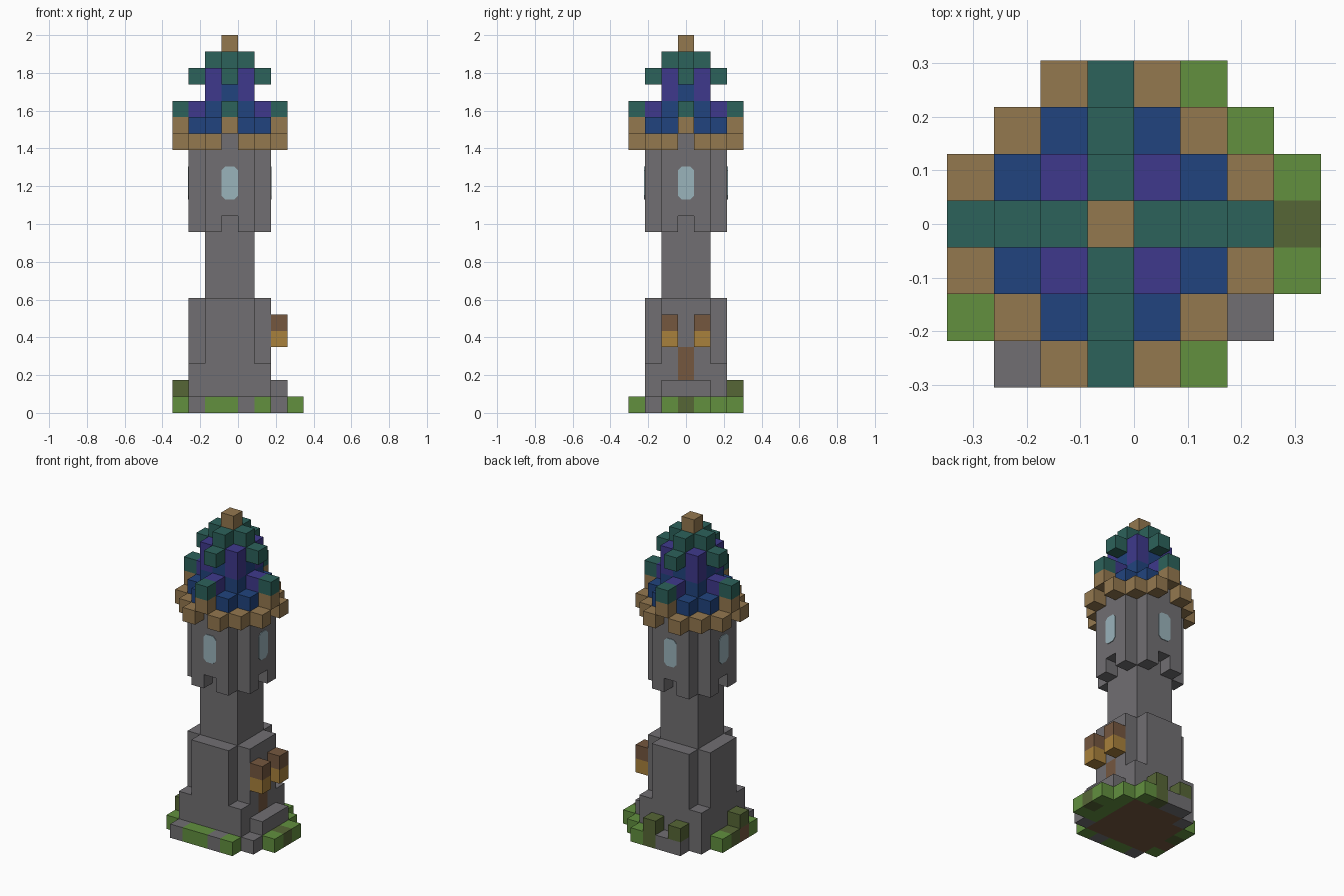
import bpy
import bmesh
import math
from mathutils import Matrix, Vector

U = 2 / 23  # edge of one building block

old = bpy.data.objects.get("Cube")
if old:
    bpy.data.objects.remove(old, do_unlink=True)


def material(name, hex_code):
    def linear(c):
        return c / 12.92 if c <= 0.04045 else ((c + 0.055) / 1.055) ** 2.4
    value = int(hex_code, 16)
    rgb = [linear(((value >> s) & 255) / 255) for s in (16, 8, 0)]
    mat = bpy.data.materials.new(name)
    mat.use_nodes = True
    mat.diffuse_color = (*rgb, 1)
    mat.node_tree.nodes["Principled BSDF"].inputs["Base Color"].default_value = (*rgb, 1)
    return mat


STONE = material("stone grey", "716F72")
TAN = material("tan wood", "94784F")
TEAL = material("teal tile", "2C625B")
BLUE = material("blue tile", "21447E")
PURPLE = material("purple tile", "3E398C")
GRASS = material("grass green", "62903F")
MOSS = material("dark leaf green", "566636")
GLASS = material("pale glass", "9AB3BB")
AMBER = material("amber light", "A9813C")
BROWN = material("brown earth and wood", "75573F")

parts = {}     # part name -> (material, set of block cells)
occupied = {}  # cell -> part name; a later part replaces an earlier one


def add(name, mat, cells):
    parts.setdefault(name, mat)
    for cell in cells:
        occupied[cell] = name


def square(r):
    span = range(-r, r + 1)
    return [(i, j) for i in span for j in span]


def around(a, b):
    """All mirrored and swapped copies of one column."""
    return {(s * p, t * q) for p, q in ((a, b), (b, a)) for s in (1, -1) for t in (1, -1)}


def stack(columns, low, high=None):
    high = low if high is None else high
    return [(i, j, k) for i, j in columns for k in range(low, high + 1)]


# Plan shapes
cross = set(square(2)) - around(2, 2)
shaft = square(1)

# Ground
add("earth_bed", BROWN, stack(square(2), 0))
add("ground_stones", STONE, stack([(-2, 2), (-2, -3), (1, -3), (3, -2), (0, 3), (-1, 3)], 0))
add("grass", GRASS, stack([(-3, -2), (-1, -3), (0, -3), (2, -3), (4, -1), (4, 1),
                           (3, -1), (3, 0), (3, 1), (3, 2), (2, 3), (-3, 1)], 0))
add("earth_patch", BROWN, stack([(-3, -1)], 0))
add("moss", MOSS, stack([(4, 0), (1, 3), (-3, 0)], 0))
add("bushes", MOSS, stack([(1, 3), (-1, 3), (-3, -1)], 1))

# Tower walls
add("tower_base", STONE, stack(square(2), 1, 2) + stack(cross, 3, 6))
add("tower_shaft", STONE, stack(shaft, 7, 10))
add("upper_room", STONE, stack(cross - around(0, 2), 11) + stack(cross, 12, 16))

# Doorway side
add("door_step", STONE, stack([(3, -1), (3, 0), (3, 1)], 1))
add("door", BROWN, stack([(2, 0)], 2, 3))
for side, j in (("front", -1), ("back", 1)):
    add(side + "_lantern_light", AMBER, stack([(3, j)], 4))
    add(side + "_lantern_cap", BROWN, stack([(3, j)], 5))

# Roof
add("roof_eaves", TAN, stack(around(1, 3) | around(2, 2), 16) + stack(around(0, 3), 17))
add("lower_roof", BLUE, stack(cross, 17) + stack(shaft, 18)
    + stack(around(0, 1) | {(0, 0)}, 19))
add("roof_ridges", PURPLE, stack(around(0, 2), 18) + stack(around(1, 1), 19)
    + stack(shaft, 20))
add("roof_crest", TEAL, stack(around(0, 3), 18) + stack(around(0, 2), 20)
    + stack(around(0, 1) | {(0, 0)}, 21))
add("finial", TAN, stack([(0, 0)], 22))


def link(name, bm, mat):
    mesh = bpy.data.meshes.new(name)
    bm.to_mesh(mesh)
    bm.free()
    mesh.materials.append(mat)
    obj = bpy.data.objects.new(name, mesh)
    bpy.context.collection.objects.link(obj)
    return obj


def build(name, mat):
    """Make the outer skin of a part, leaving out faces between blocks."""
    bm = bmesh.new()
    for cell in [c for c, owner in occupied.items() if owner == name]:
        centre = Vector((cell[0] - 0.5, cell[1], cell[2] + 0.5)) * U
        for axis in range(3):
            for sign in (1, -1):
                near = list(cell)
                near[axis] += sign
                if tuple(near) in occupied:
                    continue
                n = Vector((0, 0, 0))
                n[axis] = sign
                a = Vector((n.y, n.z, n.x))
                b = n.cross(a)
                corners = (a + b, b - a, -a - b, a - b)
                bm.faces.new([bm.verts.new(centre + (n + c) * U / 2) for c in corners])
    bmesh.ops.remove_doubles(bm, verts=bm.verts, dist=U / 100)
    link(name, bm, mat)


for part, mat in parts.items():
    build(part, mat)

# Windows: thin eight-sided panes on the four walls of the upper room
cut = 0.02
w, h = U / 2, U
outline = [(w, h - cut), (w - cut, h), (cut - w, h), (-w, h - cut),
           (-w, cut - h), (cut - w, -h), (w - cut, -h), (w, cut - h)]
for n, side in enumerate(("front", "right", "back", "left")):
    bm = bmesh.new()
    pane = bm.faces.new([bm.verts.new((x, -2.5 * U, z)) for x, z in outline])
    out = bmesh.ops.extrude_face_region(bm, geom=[pane])["geom"]
    moved = [v for v in out if isinstance(v, bmesh.types.BMVert)]
    bmesh.ops.translate(bm, vec=(0, -0.004, 0), verts=moved)
    bmesh.ops.recalc_face_normals(bm, faces=bm.faces)
    turn = Matrix.Rotation(n * math.pi / 2, 4, "Z")
    bm.transform(Matrix.Translation((-U / 2, 0, 14 * U)) @ turn)
    link(side + "_window", bm, GLASS)
